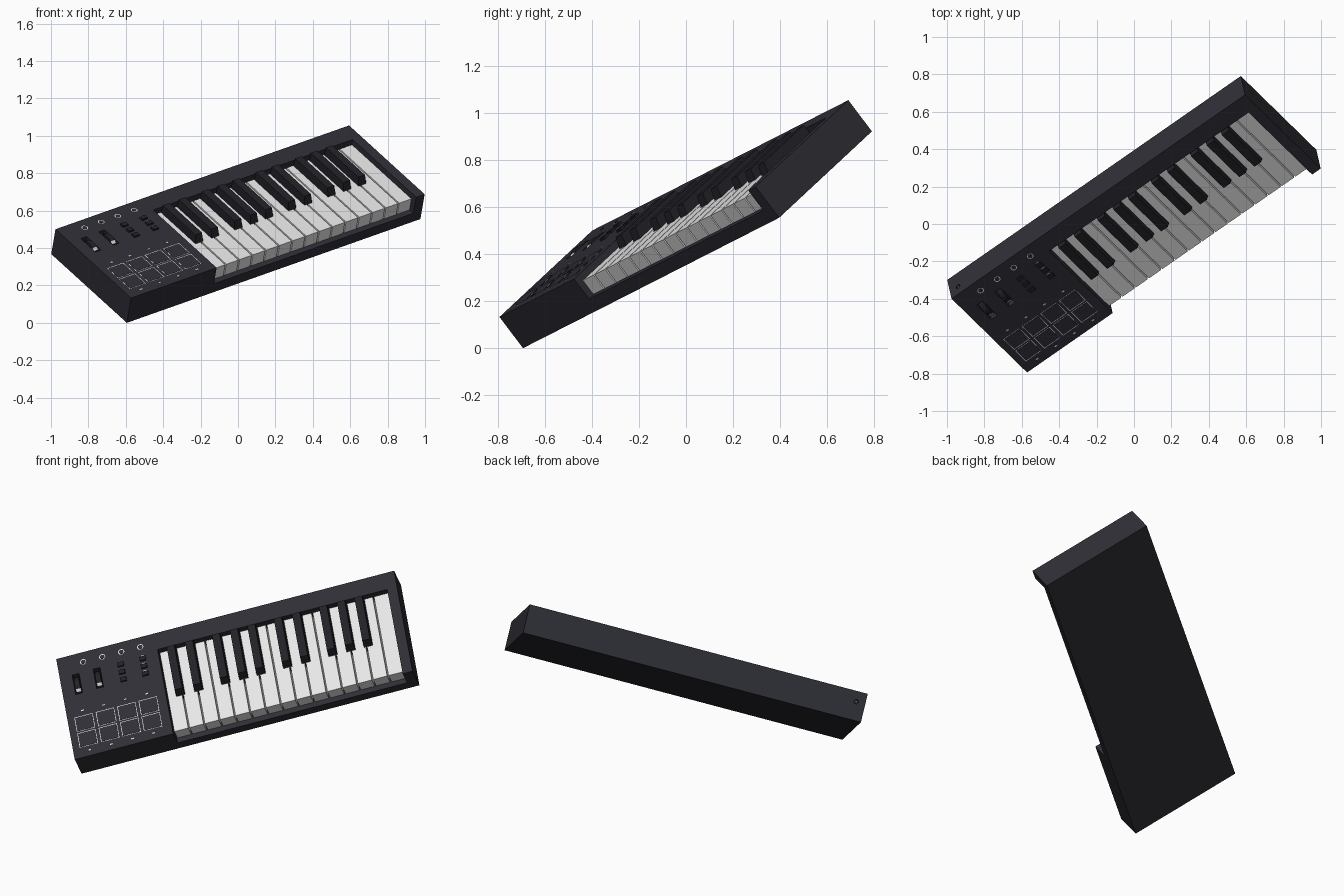
import bpy, bmesh, math
from mathutils import Matrix, Vector

if "Cube" in bpy.data.objects:
    bpy.data.objects.remove(bpy.data.objects["Cube"])

# Tilted frame: x along the keyboard, y front to back, z up from the top panel
U = Vector((0.789, 0.548, 0.279)).normalized()
V = Vector((-0.60, 0.586, 0.546))
V = (V - U * V.dot(U)).normalized()
W = U.cross(V)
LEN, DEP, THK = 1.99, 0.674, 0.168
FRAME = Matrix.Translation((-0.5716, -0.794, THK * W.z)) @ Matrix((U, V, W)).transposed().to_4x4()


def material(name, rgb):
    m = bpy.data.materials.new(name)
    m.diffuse_color = (*rgb, 1)
    m.use_nodes = True
    m.node_tree.nodes["Principled BSDF"].inputs["Base Color"].default_value = m.diffuse_color
    return m


BODY = material("dark charcoal", (0.027, 0.027, 0.036))
BLACK = material("black plastic", (0.015, 0.015, 0.02))
WHITE = material("key white", (0.8, 0.8, 0.8))
PRINT = material("print white", (0.75, 0.75, 0.75))


def finish(name, bm, mat):
    bmesh.ops.recalc_face_normals(bm, faces=bm.faces)
    me = bpy.data.meshes.new(name)
    bm.to_mesh(me)
    bm.free()
    me.materials.append(mat)
    ob = bpy.data.objects.new(name, me)
    bpy.context.collection.objects.link(ob)
    ob.matrix_world = FRAME
    return ob


def add_box(bm, lo, hi):
    lo, hi = Vector(lo), Vector(hi)
    m = Matrix.Translation((lo + hi) / 2) @ Matrix.Diagonal((*(hi - lo), 1))
    return bmesh.ops.create_cube(bm, size=1, matrix=m)["verts"]


def add_cyl(bm, centre, r, h, rot=Matrix(), seg=24):
    return bmesh.ops.create_cone(bm, cap_ends=True, segments=seg, radius1=r, radius2=r, depth=h,
                                 matrix=Matrix.Translation(centre) @ rot)["verts"]


def add_outline(bm, pts, inner, z):
    """Flat printed outline between two matching loops."""
    a = [bm.verts.new((x, y, z)) for x, y in pts]
    b = [bm.verts.new((x, y, z)) for x, y in inner]
    n = len(a)
    for i in range(n):
        j = (i + 1) % n
        bm.faces.new((a[i], a[j], b[j], b[i]))


def circle(x, y, r, n=20):
    return [(x + r * math.cos(math.tau * i / n), y + r * math.sin(math.tau * i / n)) for i in range(n)]


def rect(x, y, w, h):
    return [(x - w, y - h), (x + w, y - h), (x + w, y + h), (x - w, y + h)]


# Chassis with key well, wheel slots and rear socket cut out
WELL0, WELL1, WELL_BACK, FLOOR = 0.58, 1.932, 0.566, -0.108
WHEELS = [(0.093, 0.48), (0.217, 0.483)]
bm = bmesh.new()
add_box(bm, (0, 0, -THK), (LEN, DEP, 0))
body = finish("chassis", bm, BODY)

bm = bmesh.new()
add_box(bm, (WELL0, -0.1, FLOOR), (WELL1, WELL_BACK, 0.1))
for x, y in WHEELS:
    add_box(bm, (x - 0.02, y - 0.065, -0.05), (x + 0.02, y + 0.065, 0.1))
BACKWARD = Matrix.Rotation(math.pi / 2, 4, 'X')
add_cyl(bm, (0.054, DEP, -0.06), 0.013, 0.06, BACKWARD)
cutter = finish("chassis_cutter", bm, BODY)
cutter.hide_render = True
mod = body.modifiers.new("openings", 'BOOLEAN')
mod.operation, mod.solver, mod.object = 'DIFFERENCE', 'EXACT', cutter
bpy.context.view_layer.objects.active = body
body.select_set(True)
bpy.ops.object.modifier_apply(modifier=mod.name)
bpy.data.objects.remove(cutter)

# White keys
N = 15
KW = (WELL1 - WELL0) / N
bm = bmesh.new()
for i in range(N):
    x = WELL0 + i * KW
    add_box(bm, (x + 0.004, 0.03, FLOOR + 0.003), (x + KW - 0.004, WELL_BACK - 0.006, -0.03))
finish("white_keys", bm, WHITE)

# Black keys: tapered boxes with a sloping front
bm = bmesh.new()
for octave in (0, 7):
    for k, shift in ((1, -0.012), (2, 0.006), (4, -0.016), (5, 0), (6, 0.012)):
        x = WELL0 + (octave + k) * KW + shift
        for v in add_box(bm, (x - 0.028, 0.24, -0.06), (x + 0.028, WELL_BACK - 0.008, 0.018)):
            if v.co.z > 0:
                v.co.x = x + (v.co.x - x) * 0.8
                if v.co.y < 0.3:
                    v.co.y += 0.028
finish("black_keys", bm, BLACK)

# Pitch and modulation wheels, one facet marked light
for i, (x, y) in enumerate(WHEELS):
    bm = bmesh.new()
    add_cyl(bm, (x, y, -0.056), 0.066, 0.03, Matrix.Rotation(math.pi / 2, 4, 'Y'))
    wheel = finish(f"wheel_{i + 1}", bm, BLACK)
    wheel.data.materials.append(PRINT)
    mark = min((p for p in wheel.data.polygons if abs(p.normal.x) < 0.5),
               key=lambda p: (p.normal - Vector((0, -0.55, 0.83))).length)
    mark.material_index = 1

# Small buttons in two columns
bm = bmesh.new()
marks = bmesh.new()
for x in (0.357, 0.487):
    for y in (0.53, 0.48, 0.43):
        add_box(bm, (x - 0.018, y - 0.013, -0.01), (x + 0.018, y + 0.013, 0.01))
        if x > 0.4:
            add_box(marks, (x - 0.008, y + 0.018, 0), (x + 0.008, y + 0.022, 0.002))
finish("buttons", bm, BLACK)

# Indicator discs with printed rings
bm = bmesh.new()
for i in range(4):
    x, y = 0.149 + 0.112 * i, 0.61
    add_cyl(bm, (x, y, 0), 0.013, 0.006)
    add_outline(marks, circle(x, y, 0.018), circle(x, y, 0.0135), 0.002)
finish("indicator_discs", bm, BODY)

# Drum pads with printed borders and tick marks
bm = bmesh.new()
for i in range(4):
    for y, tick in ((0.113, 0.036), (0.219, 0.3)):
        x = 0.095 + 0.126 * i
        add_box(bm, (x - 0.05, y - 0.044, -0.01), (x + 0.05, y + 0.044, 0.003))
        add_outline(marks, rect(x, y, 0.054, 0.048), rect(x, y, 0.0505, 0.0445), 0.002)
        add_box(marks, (x - 0.008, tick - 0.004, 0), (x + 0.008, tick + 0.004, 0.002))
finish("drum_pads", bm, BODY)
finish("panel_markings", marks, PRINT)

# Rear socket: dark collar and light centre pin
bm = bmesh.new()
add_cyl(bm, (0.054, DEP - 0.02, -0.06), 0.0128, 0.016, BACKWARD)
finish("socket_lining", bm, BLACK)
bm = bmesh.new()
add_cyl(bm, (0.054, DEP - 0.008, -0.06), 0.004, 0.014, BACKWARD, 12)
finish("socket_pin", bm, PRINT)
